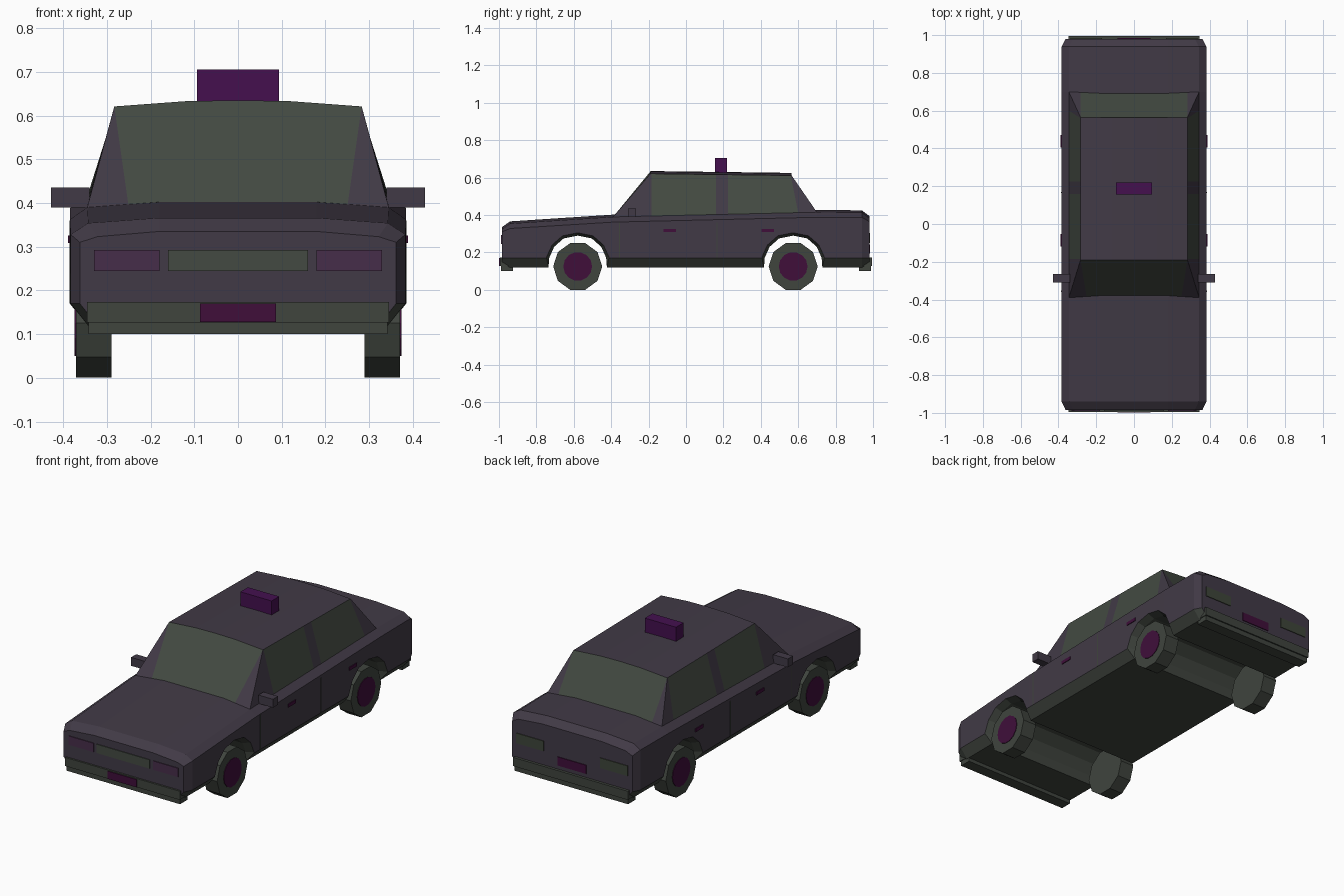
import bpy, bmesh, math
from mathutils import Matrix

if "Cube" in bpy.data.objects:
    bpy.data.objects.remove(bpy.data.objects["Cube"])


def mat(name, r, g, b):
    m = bpy.data.materials.new(name)
    m.diffuse_color = (r, g, b, 1)
    m.use_nodes = True
    m.node_tree.nodes["Principled BSDF"].inputs["Base Color"].default_value = m.diffuse_color
    return m


PAINT = mat("body_paint", 0.053, 0.042, 0.061)
TRIM = mat("dark_trim", 0.050, 0.058, 0.048)
GLASS = mat("window_glass", 0.056, 0.068, 0.054)
HUB = mat("hub_and_plate", 0.050, 0.0045, 0.042)
SIGN = mat("roof_sign", 0.058, 0.005, 0.078)
LAMP = mat("headlamp", 0.062, 0.027, 0.068)
TAIL = mat("tail_lamp", 0.048, 0.060, 0.042)


def finish(name, bm, mats):
    me = bpy.data.meshes.new(name)
    bm.to_mesh(me)
    bm.free()
    for m in mats:
        me.materials.append(m)
    ob = bpy.data.objects.new(name, me)
    bpy.context.collection.objects.link(ob)
    return ob


def box(name, x0, x1, y0, y1, z0, z1, m):
    bm = bmesh.new()
    bmesh.ops.create_cube(bm, size=1)
    for v in bm.verts:
        v.co = ((x0 + x1) / 2 + v.co.x * (x1 - x0),
                (y0 + y1) / 2 + v.co.y * (y1 - y0),
                (z0 + z1) / 2 + v.co.z * (z1 - z0))
    return finish(name, bm, [m])


def loft(bm, rings):
    """Skin closed rings of equal length and cap both ends."""
    vs = [[bm.verts.new(p) for p in r] for r in rings]
    n = len(vs[0])
    for a, b in zip(vs, vs[1:]):
        for i in range(n):
            j = (i + 1) % n
            bm.faces.new((a[i], a[j], b[j], b[i]))
    bm.faces.new(vs[0])
    bm.faces.new(vs[-1])
    bmesh.ops.recalc_face_normals(bm, faces=bm.faces)
    bm.normal_update()


def disc(name, x, y, z, r, depth, n, m):
    bm = bmesh.new()
    bmesh.ops.create_cone(bm, cap_ends=True, segments=n, radius1=r, radius2=r, depth=depth,
                          matrix=Matrix.Translation((x, y, z)) @ Matrix.Rotation(math.pi / 2, 4, 'Y'))
    return finish(name, bm, [m])


AXLES = (-0.579, 0.573)

# Lower body: cross-sections along y as (y, half width, shoulder z, top z)
stations = [(-0.985, 0.362, 0.310, 0.335), (-0.94, 0.383, 0.328, 0.366),
            (-0.39, 0.385, 0.362, 0.402), (0.70, 0.385, 0.388, 0.427),
            (0.94, 0.383, 0.388, 0.425), (0.98, 0.362, 0.365, 0.395)]
rings = []
for y, w, sh, top in stations:
    half = [(w - 0.04, 0.12), (w, 0.17), (w, sh), (w - 0.04, top - 0.012), (0.18, top)]
    rings.append([(x, y, z) for x, z in half] + [(-x, y, z) for x, z in reversed(half)])
bm = bmesh.new()
loft(bm, rings)
for f in bm.faces:
    f.material_index = 1 if f.normal.z < -0.3 else 0
body = finish("body", bm, [PAINT, TRIM])

# Wheel arches: flared tunnels cut right through the body
half = [(0.160, -0.06), (0.152, 0.04), (0.126, 0.098), (0.075, 0.143)]
arch = half + [(0, 0.158)] + [(-a, b) for a, b in reversed(half)]
for y, label in zip(AXLES, ("front", "rear")):
    bm = bmesh.new()
    loft(bm, [[(x, y + a * s, 0.132 + b * s) for a, b in arch]
              for x, s in ((-0.42, 1.18), (-0.345, 1.0), (0.345, 1.0), (0.42, 1.18))])
    for f in bm.faces:
        f.material_index = 1
    cutter = finish(label + "_arch_cutter", bm, [PAINT, TRIM])
    cutter.hide_render = True
    cutter.hide_viewport = True
    mod = body.modifiers.new(label + "_arch", 'BOOLEAN')
    mod.operation = 'DIFFERENCE'
    mod.solver = 'EXACT'
    mod.object = cutter

# Cabin with glass faces
bm = bmesh.new()


def face(pts, glass=False):
    f = bm.faces.new([bm.verts.new(p) for p in pts])
    f.material_index = int(glass)


def base_z(y):
    return 0.39 + (y + 0.39) * 0.023


def roof_z(y):
    return 0.621 - (y + 0.19) * 0.013


low = [-0.39, -0.185, 0.16, 0.225, 0.60, 0.70]
high = [-0.19, -0.185, 0.16, 0.225, 0.56, 0.565]
for s in (-1, 1):
    for i in range(5):
        face([(s * 0.345, low[i], base_z(low[i])), (s * 0.345, low[i + 1], base_z(low[i + 1])),
              (s * 0.283, high[i + 1], roof_z(high[i + 1])),
              (s * 0.283, high[i], roof_z(high[i]))], i in (1, 3))
cross = [(-0.283, 0), (-0.12, 0.012), (0, 0.014), (0.12, 0.012), (0.283, 0)]
for (xa, za), (xb, zb) in zip(cross, cross[1:]):
    face([(xa, -0.19, roof_z(-0.19) + za), (xb, -0.19, roof_z(-0.19) + zb),
          (xb, 0.565, roof_z(0.565) + zb), (xa, 0.565, roof_z(0.565) + za)])
for yb, yt, xg in ((-0.39, -0.19, 0.25), (0.70, 0.565, 0.283)):
    zb, zt = base_z(yb), roof_z(yt)
    face([(-xg, yb, zb), (xg, yb, zb)] + [(x, yt, zt + h) for x, h in reversed(cross)], True)
    for s in (-1, 1):
        face([(s * xg, yb, zb), (s * 0.345, yb, zb), (s * 0.283, yt, zt)])
face([(-0.345, -0.39, 0.39), (0.345, -0.39, 0.39),
      (0.345, 0.70, base_z(0.70)), (-0.345, 0.70, base_z(0.70))])
bmesh.ops.remove_doubles(bm, verts=bm.verts, dist=0.0005)
bmesh.ops.recalc_face_normals(bm, faces=bm.faces)
finish("cabin", bm, [PAINT, GLASS])

# Wheels: ten-sided tyres with hub plates
for y, end in zip(AXLES, ("front", "rear")):
    for s, side in ((-1, "left"), (1, "right")):
        disc(f"{end}_{side}_tyre", s * 0.33, y, 0.125, 0.131, 0.082, 10, TRIM)
        disc(f"{end}_{side}_hub", s * 0.371, y, 0.125, 0.077, 0.006, 14, HUB)

# Bumpers, stepped
for s, end in ((-1, "front"), (1, "rear")):
    ya, yb, yc = sorted((s * 0.92, s * 0.995)), sorted((s * 0.925, s * 0.988)), None
    box(end + "_bumper", -0.346, 0.346, *ya, 0.127, 0.174, TRIM)
    box(end + "_bumper_lip", -0.342, 0.342, *yb, 0.10, 0.127, TRIM)

# Front and rear details
box("front_plate", -0.087, 0.087, -0.999, -0.994, 0.128, 0.170, HUB)
box("grille", -0.16, 0.16, -0.989, -0.983, 0.245, 0.293, GLASS)
box("rear_plate", -0.087, 0.087, 0.978, 0.984, 0.195, 0.242, HUB)
for s, side in ((-1, "left"), (1, "right")):
    box(side + "_headlamp", *sorted((s * 0.18, s * 0.33)), -0.989, -0.983, 0.245, 0.293, LAMP)
    box(side + "_tail_lamp", *sorted((s * 0.17, s * 0.335)), 0.978, 0.984, 0.25, 0.305, TAIL)
    # Side details: mirrors, handles and door seams
    box(side + "_mirror", *sorted((s * 0.34, s * 0.428)), -0.31, -0.266, 0.39, 0.436, PAINT)
    for i, y in enumerate((-0.12, 0.405)):
        box(f"{side}_handle_{i}", *sorted((s * 0.382, s * 0.389)), y, y + 0.066, 0.308, 0.326, HUB)
    for i, y in enumerate((-0.356, 0.166)):
        box(f"{side}_door_seam_{i}", *sorted((s * 0.382, s * 0.386)), y - 0.003, y + 0.003,
            0.17, 0.36, TRIM)

# Roof sign
box("roof_sign", -0.094, 0.094, 0.155, 0.22, 0.62, 0.705, SIGN)
